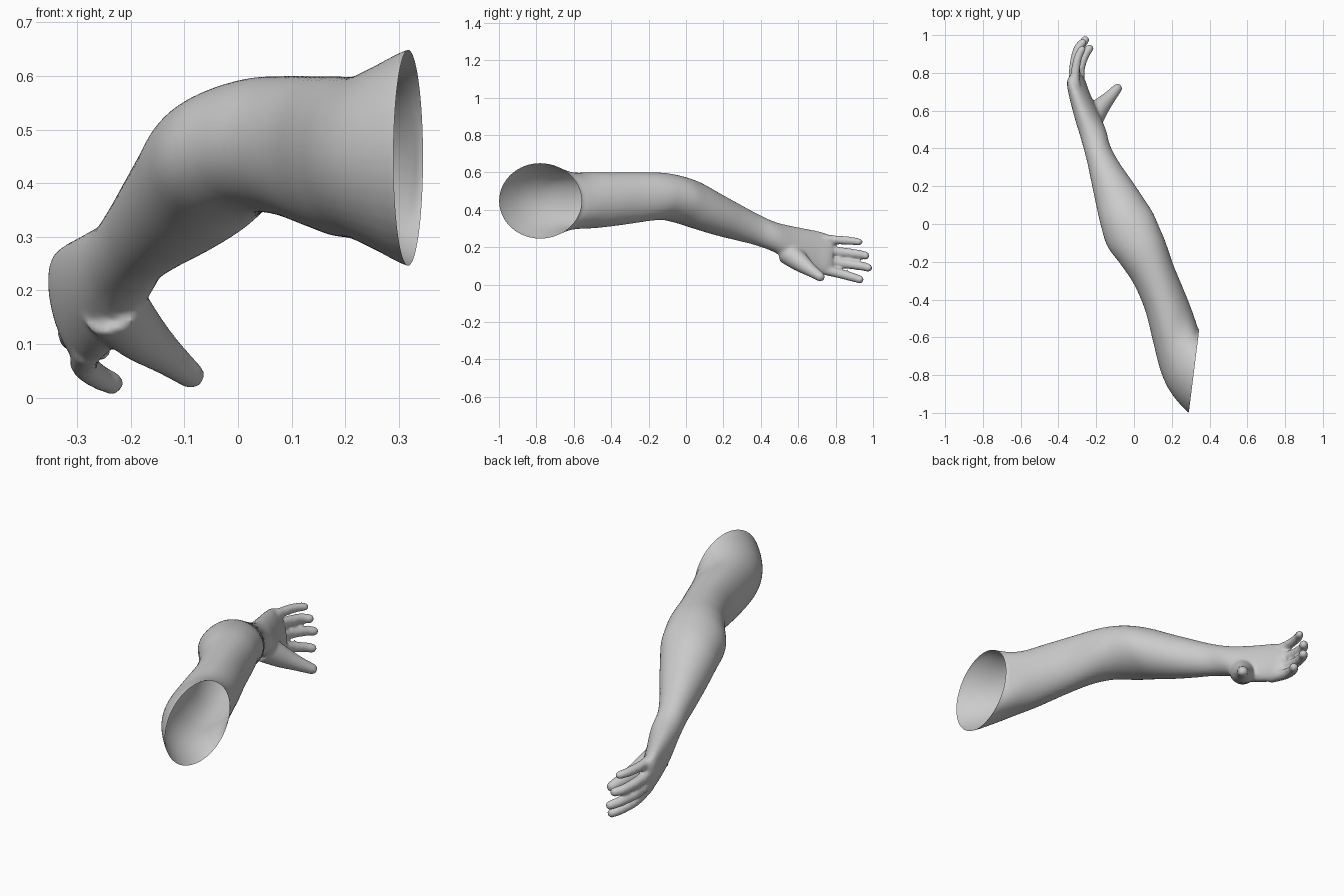
import bpy, bmesh, math
from mathutils import Vector

if "Cube" in bpy.data.objects:
    bpy.data.objects.remove(bpy.data.objects["Cube"])


def spline(rows, steps):
    """Catmull-Rom interpolation of tuples of any length."""
    out = []
    n = len(rows)
    for i in range(n - 1):
        a, b, c, d = (rows[max(0, min(n - 1, i + k))] for k in (-1, 0, 1, 2))
        for s in range(steps):
            t = s / steps
            out.append([0.5 * (2 * q + (r - p) * t + (2 * p - 5 * q + 4 * r - w) * t * t
                               + (3 * q - p - 3 * r + w) * t ** 3)
                        for p, q, r, w in zip(a, b, c, d)])
    out.append(list(rows[-1]))
    return out


def loft(bm, rings):
    """Closed skin through rings of points, capped at both ends."""
    loops = [[bm.verts.new(p) for p in ring] for ring in rings]
    n = len(loops[0])
    faces = [bm.faces.new((a[i], a[(i + 1) % n], b[(i + 1) % n], b[i]))
             for a, b in zip(loops, loops[1:]) for i in range(n)]
    faces += [bm.faces.new(loops[0][::-1]), bm.faces.new(loops[-1])]
    bmesh.ops.recalc_face_normals(bm, faces=faces)


def limb_ring(row, n=40):
    """Ellipse from left/right outline points, bottom and top height, and a sideways skew."""
    lx, ly, rx, ry, zb, zt, skew = row
    c = Vector(((lx + rx) / 2, (ly + ry) / 2, (zb + zt) / 2))
    u = Vector(((rx - lx) / 2, (ry - ly) / 2, 0))
    v = Vector((-skew, 0, (zt - zb) / 2))
    return [c + u * math.cos(2 * math.pi * i / n) + v * math.sin(2 * math.pi * i / n)
            for i in range(n)]


def finger(bm, rows, n=20):
    """Tapered tube through (x, y, z, radius) points with a round tip."""
    pts = spline(rows, 6)
    tip = Vector(pts[-1][:3])
    d = (tip - Vector(pts[-2][:3])).normalized()
    r = pts[-1][3]
    for k in range(1, 6):
        a = k * math.pi / 2 / 5.4
        pts.append([*(tip + d * r * math.sin(a)), r * math.cos(a)])
    rings = []
    for i, p in enumerate(pts):
        t = Vector(pts[min(i + 1, len(pts) - 1)][:3]) - Vector(pts[max(i - 1, 0)][:3])
        u = t.cross(Vector((0, 0, 1))).normalized()
        v = u.cross(t).normalized()
        rings.append([Vector(p[:3]) + p[3] * (u * math.cos(2 * math.pi * j / n)
                                              + v * math.sin(2 * math.pi * j / n))
                      for j in range(n)])
    loft(bm, rings)


# Shoulder to palm: left xy, right xy, bottom z, top z, skew
SECTIONS = [
    (.335, -1.005, .39, -.57, .245, .65, 0),
    (.29, -1.0, .345, -.56, .245, .65, 0),
    (.20, -.90, .325, -.51, .275, .62, 0),
    (.145, -.79, .30, -.44, .295, .60, 0),
    (.105, -.64, .26, -.34, .302, .60, 0),
    (.06, -.46, .21, -.22, .32, .60, 0),
    (0, -.32, .165, -.09, .34, .60, 0),
    (-.07, -.215, .135, -.02, .345, .597, 0),
    (-.14, -.12, .10, .06, .325, .58, 0),
    (-.175, -.01, .055, .13, .295, .55, .01),
    (-.20, .10, -.005, .22, .265, .495, .01),
    (-.225, .22, -.075, .32, .237, .435, .01),
    (-.25, .34, -.125, .41, .21, .38, .01),
    (-.28, .45, -.15, .50, .172, .335, .01),
    (-.315, .57, -.19, .59, .105, .31, .015),
    (-.343, .69, -.24, .70, .065, .288, .02),
    (-.348, .75, -.262, .755, .055, .272, .025),
    (-.335, .785, -.28, .785, .07, .255, .02),
]
# Index, middle, ring, little finger, then thumb
DIGITS = [
    [(-.28, .70, .088, .028), (-.287, .81, .062, .026), (-.262, .89, .040, .024), (-.235, .93, .027, .022)],
    [(-.30, .70, .135, .028), (-.310, .83, .115, .026), (-.285, .93, .100, .024), (-.258, .975, .090, .022)],
    [(-.31, .70, .190, .028), (-.318, .82, .175, .026), (-.300, .92, .163, .024), (-.272, .96, .155, .022)],
    [(-.305, .70, .245, .026), (-.312, .79, .240, .024), (-.297, .88, .234, .022), (-.275, .925, .228, .020)],
    [(-.235, .54, .175, .065), (-.185, .61, .120, .052), (-.130, .67, .075, .035), (-.088, .718, .042, .026)],
]

bm = bmesh.new()
loft(bm, [limb_ring(r) for r in spline(SECTIONS, 5)])
for rows in DIGITS:
    finger(bm, rows)
mesh = bpy.data.meshes.new("arm")
bm.to_mesh(mesh)
bm.free()
arm = bpy.data.objects.new("arm", mesh)
bpy.context.collection.objects.link(arm)
bpy.context.view_layer.objects.active = arm
arm.select_set(True)

# Fuse the parts into one soft skin
fuse = arm.modifiers.new("fuse", 'REMESH')
fuse.mode = 'VOXEL'
fuse.voxel_size = 0.008
soften = arm.modifiers.new("soften", 'SMOOTH')
soften.factor = 0.5
soften.iterations = 8
for name in ("fuse", "soften"):
    bpy.ops.object.modifier_apply(modifier=name)

# Cut the shoulder open
bm = bmesh.new()
bm.from_mesh(arm.data)
bmesh.ops.bisect_plane(bm, geom=bm.verts[:] + bm.edges[:] + bm.faces[:],
                       plane_co=(.3175, -.78, .45), plane_no=(.44, -.055, 0), clear_outer=True)
bm.to_mesh(arm.data)
bm.free()
arm.data.shade_smooth()
